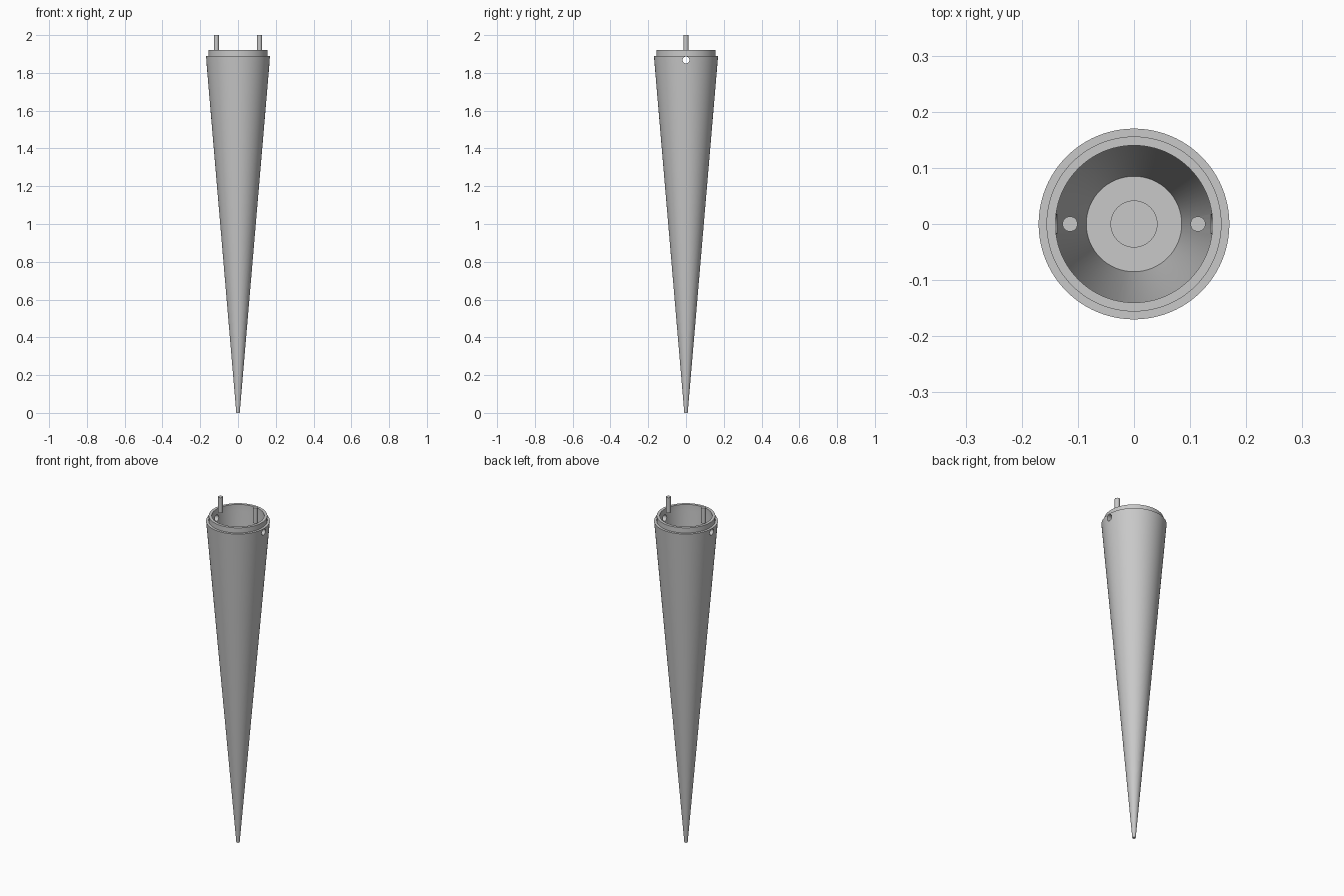
import bpy, bmesh, math

if "Cube" in bpy.data.objects:
    bpy.data.objects.remove(bpy.data.objects["Cube"])

grey = bpy.data.materials.new("light_grey")
grey.diffuse_color = (0.58, 0.58, 0.58, 1)
grey.use_nodes = True
grey.node_tree.nodes["Principled BSDF"].inputs["Base Color"].default_value = grey.diffuse_color


def lathe(name, profile, sides):
    """Closed solid of revolution; the profile starts and ends on the axis."""
    bm = bmesh.new()
    rings = []
    for r, z in profile:
        if r == 0:
            rings.append([bm.verts.new((0, 0, z))] * sides)
        else:
            rings.append([bm.verts.new((r * math.cos(2 * math.pi * i / sides),
                                        r * math.sin(2 * math.pi * i / sides), z))
                          for i in range(sides)])
    for a, b in zip(rings, rings[1:]):
        for i in range(sides):
            j = (i + 1) % sides
            bm.faces.new(list(dict.fromkeys((a[i], a[j], b[j], b[i]))))
    bmesh.ops.recalc_face_normals(bm, faces=bm.faces)
    mesh = bpy.data.meshes.new(name)
    bm.to_mesh(mesh)
    bm.free()
    mesh.materials.append(grey)
    obj = bpy.data.objects.new(name, mesh)
    bpy.context.collection.objects.link(obj)
    return obj


def smooth(obj):
    bpy.ops.object.select_all(action='DESELECT')
    obj.select_set(True)
    bpy.context.view_layer.objects.active = obj
    bpy.ops.object.shade_smooth_by_angle(angle=math.radians(30))


# Hollow spike: pointed shell, stepped collar, tapered cavity with centre recess
spike = lathe("spike_body", [
    (0, 0), (0.009, 0), (0.17, 1.89), (0.156, 1.89), (0.156, 1.92),
    (0.14, 1.92), (0.14, 1.88), (0.085, 1.27), (0.041, 1.27),
    (0.041, 1.17), (0, 1.17)], 96)

# Cross hole through both side walls
cutter = lathe("hole_cutter", [(0, -0.3), (0.018, -0.3), (0.018, 0.3), (0, 0.3)], 32)
cutter.rotation_euler = (0, math.pi / 2, 0)
cutter.location = (0, 0, 1.868)
cutter.hide_render = True
cut = spike.modifiers.new("cross_hole", 'BOOLEAN')
cut.operation = 'DIFFERENCE'
cut.solver = 'EXACT'
cut.object = cutter
bpy.context.view_layer.objects.active = spike
bpy.ops.object.modifier_apply(modifier=cut.name)
bpy.data.objects.remove(cutter)
smooth(spike)

# Two upright pins just inside the collar
for side, x in (("left", -0.114), ("right", 0.114)):
    pin = lathe(side + "_pin", [(0, 1.91), (0.0135, 1.91), (0.0135, 2.0), (0, 2.0)], 32)
    pin.location.x = x
    smooth(pin)
